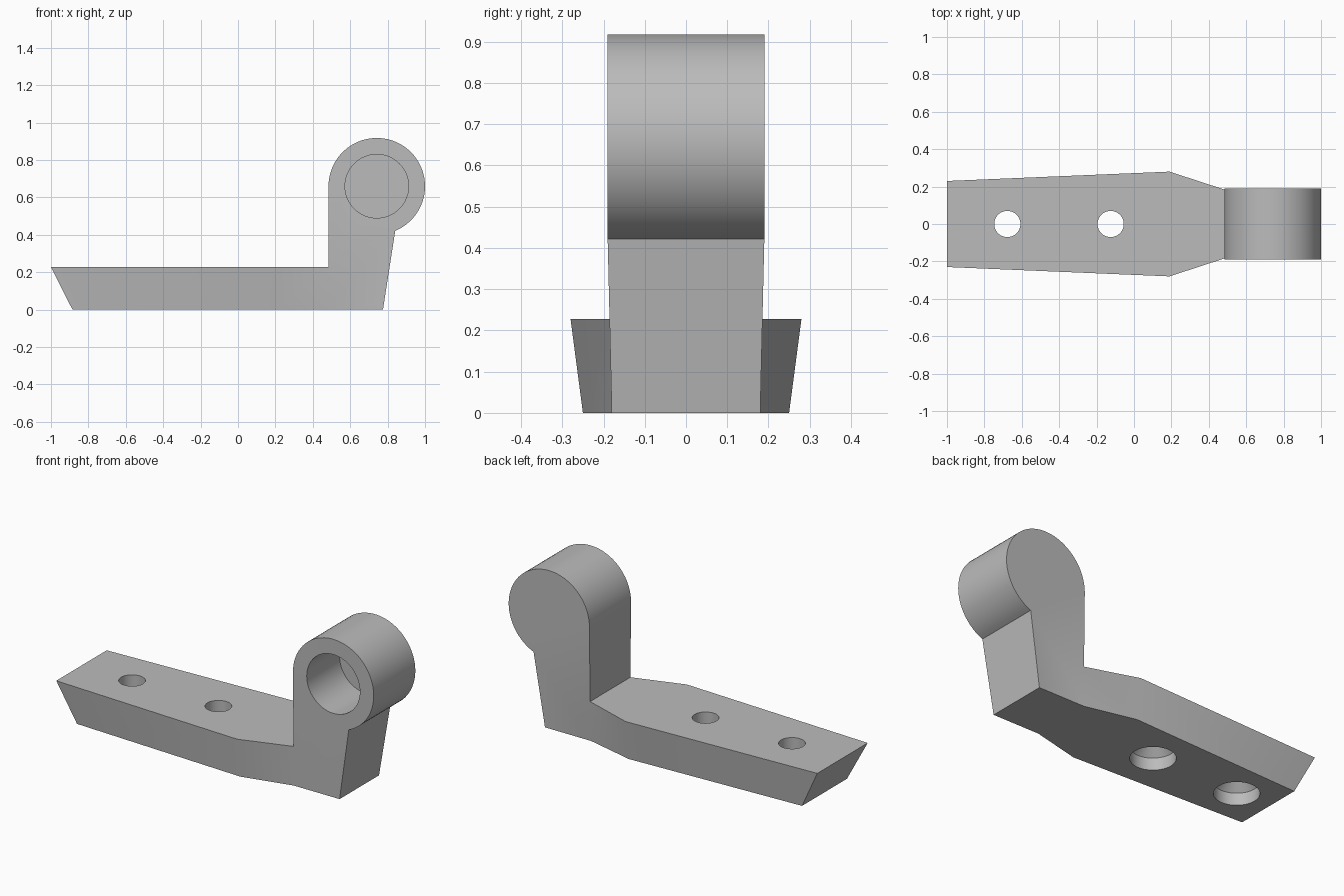
import bpy
import bmesh
import math
from mathutils import Matrix

cube = bpy.data.objects.get("Cube")
if cube:
    bpy.data.objects.remove(cube, do_unlink=True)

# Single grey finish
grey = bpy.data.materials.new("plain grey")
grey.use_nodes = True
tone = (0.5, 0.5, 0.5, 1)
grey.diffuse_color = tone
grey.node_tree.nodes["Principled BSDF"].inputs["Base Color"].default_value = tone

HEAD_X, HEAD_Z, HEAD_R, HALF = 0.742, 0.66, 0.258, 0.19


def make_object(name, bm):
    bmesh.ops.recalc_face_normals(bm, faces=bm.faces)
    mesh = bpy.data.meshes.new(name)
    bm.to_mesh(mesh)
    bm.free()
    mesh.materials.append(grey)
    obj = bpy.data.objects.new(name, mesh)
    bpy.context.collection.objects.link(obj)
    return obj


def turned(name, profile, matrix, segments=48):
    """Solid of revolution from (radius, height) pairs, capped at both ends."""
    bm = bmesh.new()
    rings = []
    for r, h in profile:
        angles = [2 * math.pi * i / segments for i in range(segments)]
        rings.append([bm.verts.new((r * math.cos(a), r * math.sin(a), h)) for a in angles])
    for low, high in zip(rings, rings[1:]):
        for i in range(segments):
            j = (i + 1) % segments
            bm.faces.new((low[i], low[j], high[j], high[i]))
    bm.faces.new(rings[0])
    bm.faces.new(rings[-1])
    bm.transform(matrix)
    return make_object(name, bm)


# Side outline: (x, half width, z), anticlockwise from the lower tip
outline = [(-0.885, 0.205, 0), (0.19, 0.25, 0), (0.48, 0.18, 0), (0.775, 0.18, 0)]
start, steps = math.radians(-67.5), 48
for i in range(steps + 1):
    a = start + (math.pi - start) * i / steps
    outline.append((HEAD_X + HEAD_R * math.cos(a), HALF, HEAD_Z + HEAD_R * math.sin(a)))
outline += [(0.484, 0.184, 0.228), (0.19, 0.28, 0.228), (-1, 0.23, 0.228)]

# Arm, post and head as one body, mirrored across y
bm = bmesh.new()
sides = [[bm.verts.new((x, s * y, z)) for x, y, z in outline] for s in (-1, 1)]
count = len(outline)
for side in sides:
    tip, bend, corner = side[-1], side[-2], side[-3]
    bm.faces.new((side[0], side[1], bend, tip))
    bm.faces.new((side[1], side[2], corner, bend))
    bm.faces.new((side[2], side[3], side[4], corner))
    bm.faces.new(side[4:-2])
for i in range(count):
    j = (i + 1) % count
    bm.faces.new((sides[0][i], sides[0][j], sides[1][j], sides[1][i]))
body = make_object("bracket_body", bm)

# Blind bore in the head, and two recessed screw holes through the arm
cutters = [turned("head_bore", [(0.17, -0.11), (0.17, 0.3)],
                  Matrix.Translation((HEAD_X, 0, HEAD_Z)) @ Matrix.Rotation(math.pi / 2, 4, "X"), 64)]
screw = [(0.118, -0.05), (0.118, 0.07), (0.07, 0.12), (0.07, 0.3)]
for x in (-0.677, -0.125):
    cutters.append(turned("screw_hole", screw, Matrix.Translation((x, 0, 0))))

bpy.ops.object.select_all(action="DESELECT")
body.select_set(True)
bpy.context.view_layer.objects.active = body
for cutter in cutters:
    cutter.hide_render = True
    mod = body.modifiers.new("cut", "BOOLEAN")
    mod.operation = "DIFFERENCE"
    mod.solver = "EXACT"
    mod.object = cutter
    bpy.ops.object.modifier_apply(modifier=mod.name)
    bpy.data.objects.remove(cutter, do_unlink=True)

bpy.ops.object.shade_smooth_by_angle(angle=math.radians(20))
